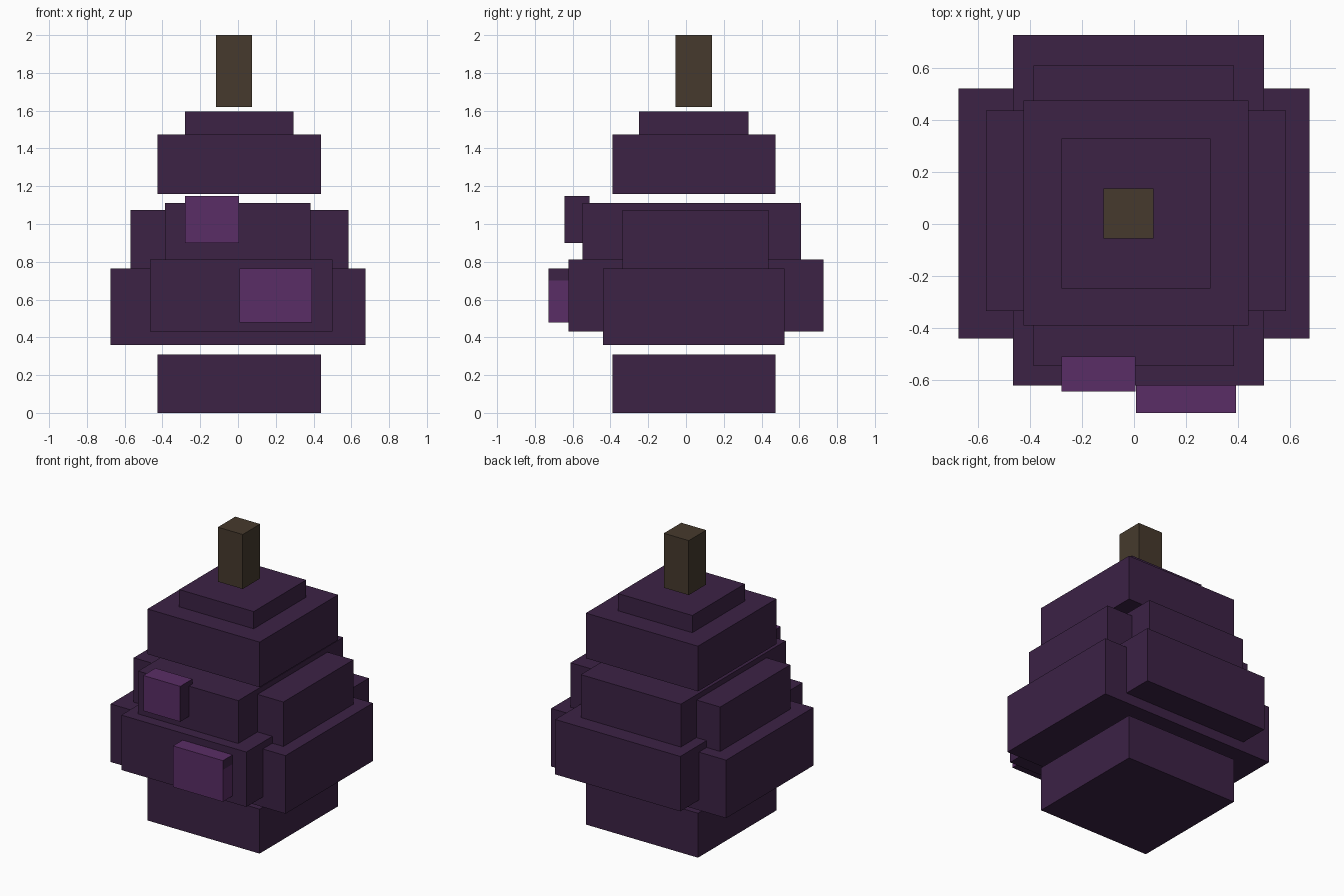
import bpy, bmesh
from mathutils import Vector

cube = bpy.data.objects.get("Cube")
if cube:
    bpy.data.objects.remove(cube, do_unlink=True)


def material(name, rgb):
    m = bpy.data.materials.new(name)
    m.use_nodes = True
    m.diffuse_color = (*rgb, 1)
    bsdf = m.node_tree.nodes["Principled BSDF"]
    bsdf.inputs["Base Color"].default_value = (*rgb, 1)
    bsdf.inputs["Roughness"].default_value = 0.9
    return m


DARK = material("dark purple", (0.045, 0.016, 0.060))
LIGHT = material("light purple", (0.102, 0.027, 0.133))
BROWN = material("stem brown", (0.061, 0.042, 0.026))


def box(name, x, y, z, mats, rule=None, cut=None):
    """Box from (min, max) ranges; optional level cut and face colour rule."""
    bm = bmesh.new()
    bmesh.ops.create_cube(bm, size=1)
    for v in bm.verts:
        v.co = Vector([r[0] if c < 0 else r[1] for c, r in zip(v.co, (x, y, z))])
    if cut is not None:
        bmesh.ops.bisect_plane(bm, geom=bm.verts[:] + bm.edges[:] + bm.faces[:],
                               plane_co=(0, 0, cut), plane_no=(0, 0, 1))
    bm.normal_update()
    if rule:
        for f in bm.faces:
            f.material_index = rule(f.normal, f.calc_center_median())
    mesh = bpy.data.meshes.new(name)
    bm.to_mesh(mesh)
    bm.free()
    for m in mats:
        mesh.materials.append(m)
    obj = bpy.data.objects.new(name, mesh)
    bpy.context.collection.objects.link(obj)
    return obj


# Stacked body: crossed slabs for the belly and shoulders, floating base and top
for name, x, y, z in (
    ("base", (-0.425, 0.44), (-0.39, 0.475), (0, 0.31)),
    ("belly_wide", (-0.675, 0.675), (-0.44, 0.522), (0.36, 0.765)),
    ("belly_deep", (-0.465, 0.50), (-0.622, 0.727), (0.43, 0.813)),
    ("shoulder_wide", (-0.57, 0.585), (-0.335, 0.437), (0.76, 1.075)),
    ("shoulder_deep", (-0.387, 0.385), (-0.547, 0.61), (0.80, 1.112)),
    ("upper_block", (-0.425, 0.44), (-0.39, 0.475), (1.16, 1.475)),
    ("cap", (-0.28, 0.295), (-0.248, 0.33), (1.475, 1.595)),
):
    box(name, x, y, z, [DARK])

# Stem
box("stem", (-0.117, 0.075), (-0.055, 0.137), (1.62, 2.0), [BROWN])

# Upper lump: light on the front and top only
box("upper_lump", (-0.28, 0.005), (-0.644, -0.51), (0.90, 1.147), [DARK, LIGHT],
    lambda n, c: int(n.y < -0.5 or n.z > 0.5))

# Lower lump: light, with a dark band along the top of its sides
box("lower_lump", (0.008, 0.393), (-0.728, -0.615), (0.478, 0.765), [DARK, LIGHT],
    lambda n, c: int(n.y < -0.5 or n.z > 0.5 or (abs(n.x) > 0.5 and c.z < 0.70)),
    cut=0.70)
